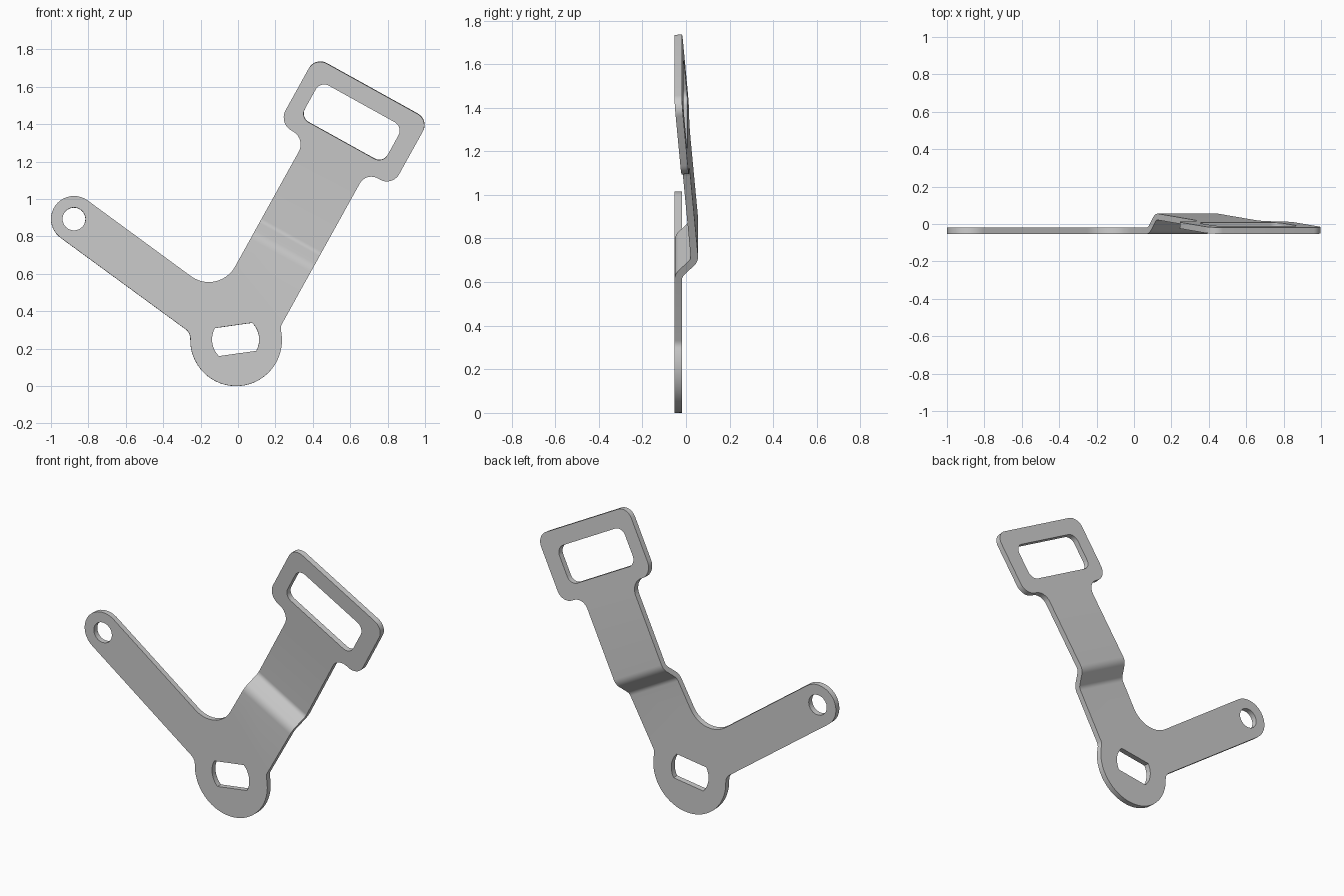
import bpy, bmesh, math
from mathutils import Vector

if "Cube" in bpy.data.objects:
    bpy.data.objects.remove(bpy.data.objects["Cube"])

HUB, HUB_R = Vector((-0.01, 0.246)), 0.245
ANG = math.radians(61)
U = Vector((math.cos(ANG), math.sin(ANG)))      # along the wide arm
V = Vector((math.sin(ANG), -math.cos(ANG)))     # across the wide arm
HALF_T = 0.017


def arm(s, v):
    return HUB + U * s + V * v


def circle(c, r, a0, a1, step=6):
    n = max(2, round(abs(a1 - a0) / step))
    angs = [math.radians(a0 + (a1 - a0) * i / n) for i in range(n + 1)]
    return [c + Vector((math.cos(a), math.sin(a))) * r for a in angs]


def fillet(prev, p, nxt, r, step=9):
    """Points of a rounded corner at p."""
    if r == 0:
        return [p]
    a, b = (prev - p).normalized(), (nxt - p).normalized()
    half = a.angle(b) / 2
    c = p + (a + b).normalized() * (r / math.sin(half))
    d = r / math.tan(half)
    s, e = p + a * d - c, p + b * d - c
    a0, a1 = math.degrees(math.atan2(s.y, s.x)), math.degrees(math.atan2(e.y, e.x))
    return circle(c, r, a0, a0 + (a1 - a0 + 180) % 360 - 180, step)


def rounded(corners):
    """Closed loop from (point, radius) corners."""
    n, out = len(corners), []
    for i, (p, r) in enumerate(corners):
        out += fillet(corners[i - 1][0], p, corners[(i + 1) % n][0], r)
    return out


# outline: hub, wide arm with buckle head, crotch, narrow arm with round end
END, END_R = Vector((-0.877, 0.894)), 0.123
W = Vector((0.807, -0.590)).normalized()
N = Vector((-W.y, W.x))
outline = rounded(
    [(p, 0) for p in circle(HUB, HUB_R, 182, 370)] + [
        (arm(0.177, 0.172), 0.05),
        (arm(1.125, 0.172), 0.07), (arm(1.125, 0.332), 0.075),
        (arm(1.53, 0.332), 0.07), (arm(1.53, -0.365), 0.07),
        (arm(1.125, -0.365), 0.08), (arm(1.125, -0.196), 0.08),
        (arm(0.159, -0.196), 0.16),
        (END - W * END_R + N * END_R, END_R), (END - W * END_R - N * END_R, END_R),
        (Vector((-0.256, 0.287)), 0.06)])

# holes: pin hole, flat-sided shaft hole, strap slot
pin_hole = circle(END, 0.061, 0, 360, 9)[:-1]
shaft_c = Vector((-0.013, 0.25))
shaft_hole = circle(shaft_c, 0.126, -29, 45) + circle(shaft_c, 0.126, 151, 225)
slot = rounded([(arm(s, v), 0.052) for s, v in
                ((1.208, -0.278), (1.208, 0.228), (1.432, 0.228), (1.432, -0.278))])

# flat sheet
bm = bmesh.new()
for loop in (outline, pin_hole, shaft_hole, slot):
    vs = [bm.verts.new((p.x, 0, p.y)) for p in loop]
    for i, v in enumerate(vs):
        bm.edges.new((vs[i - 1], v))
bmesh.ops.remove_doubles(bm, verts=bm.verts[:], dist=1e-4)
bmesh.ops.triangle_fill(bm, use_beauty=True, edges=bm.edges[:], normal=(0, -1, 0))

# joggle profile along the wide arm: (distance from hub, depth)
key = [Vector(p) for p in ((-1, -0.036), (0.535, -0.036), (0.615, 0.04), (1.6, -0.042))]
prof = ([key[0]] + fillet(key[0], key[1], key[2], 0.06)
        + fillet(key[1], key[2], key[3], 0.05) + [key[3]])
seg_n = [Vector((a.y - b.y, b.x - a.x)).normalized() for a, b in zip(prof, prof[1:])]
norms = [(a + b).normalized() for a, b in zip(seg_n[:1] + seg_n, seg_n + seg_n[-1:])]
for p in prof[1:-1]:
    c = arm(p.x, 0)
    bmesh.ops.bisect_plane(bm, geom=bm.verts[:] + bm.edges[:] + bm.faces[:],
                           dist=1e-5, plane_co=(c.x, 0, c.y), plane_no=(U.x, 0, U.y))


def bent(co, side):
    s = (Vector((co.x, co.z)) - HUB).dot(U)
    i = max(k for k in range(len(prof) - 1) if prof[k].x <= s + 1e-6)
    t = (s - prof[i].x) / (prof[i + 1].x - prof[i].x)
    y = prof[i].y + (prof[i + 1].y - prof[i].y) * t
    n = norms[i].lerp(norms[i + 1], t).normalized() * (HALF_T * side)
    return (co.x + U.x * n.x, y + n.y, co.z + U.y * n.x)


# thick bent plate: front skin, back skin and rim walls
out = bmesh.new()
front = {v: out.verts.new(bent(v.co, -1)) for v in bm.verts}
back = {v: out.verts.new(bent(v.co, 1)) for v in bm.verts}
for f in bm.faces:
    out.faces.new([front[v] for v in f.verts])
    out.faces.new([back[v] for v in reversed(f.verts)])
for e in bm.edges:
    if len(e.link_faces) == 1:
        a, b = e.verts
        out.faces.new((front[a], front[b], back[b], back[a]))
bmesh.ops.recalc_face_normals(out, faces=out.faces[:])
low = min(v.co.z for v in out.verts)
for v in out.verts:
    v.co.z -= low

mesh = bpy.data.meshes.new("lever_plate")
out.to_mesh(mesh)
bm.free()
out.free()
plate = bpy.data.objects.new("lever_plate", mesh)
bpy.context.collection.objects.link(plate)
bpy.context.view_layer.objects.active = plate
plate.select_set(True)
bpy.ops.object.shade_smooth_by_angle(angle=math.radians(30))
